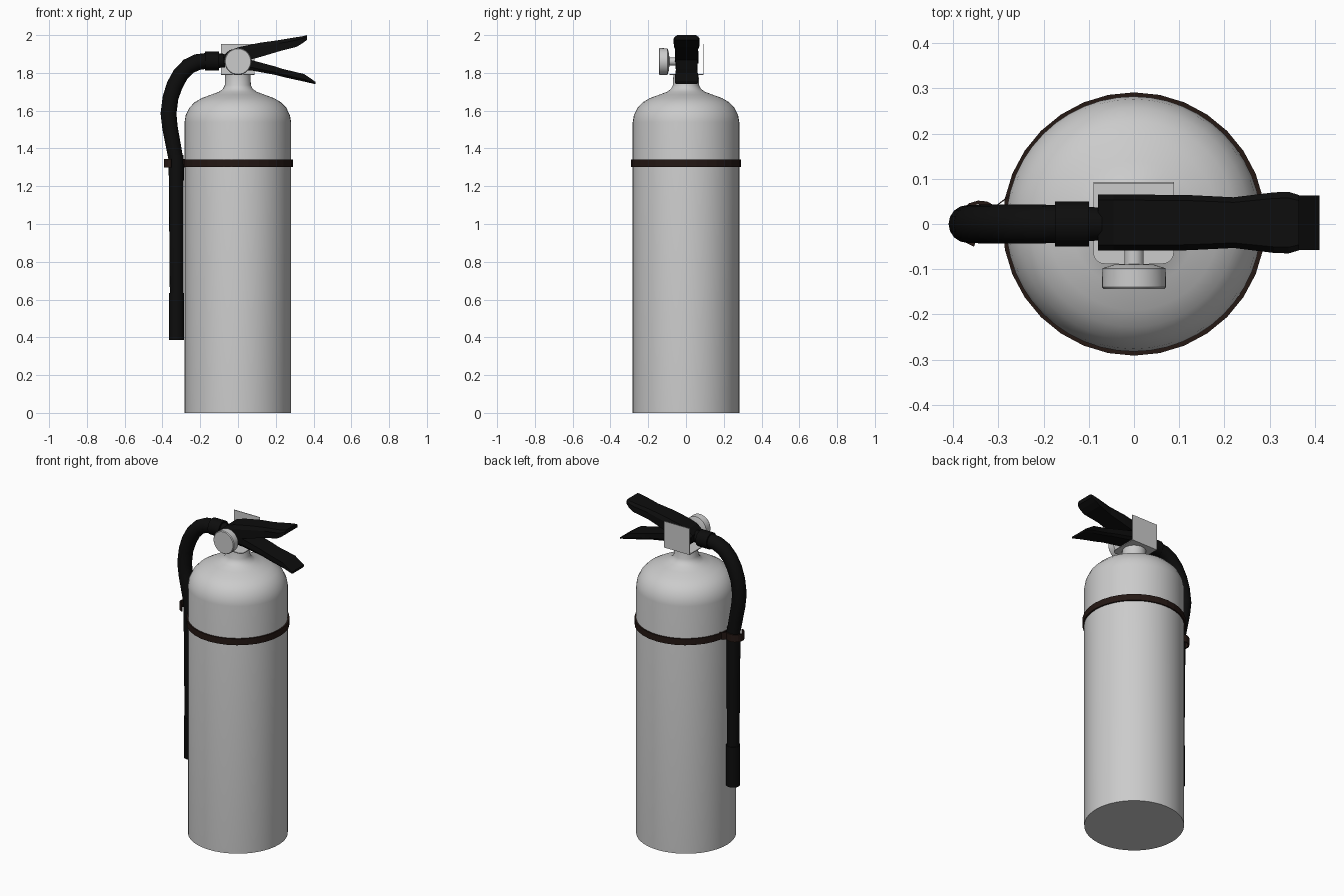
import bpy, bmesh
from math import sin, cos, pi, radians
from mathutils import Vector

if "Cube" in bpy.data.objects:
    bpy.data.objects.remove(bpy.data.objects["Cube"])


def material(name, rgb):
    m = bpy.data.materials.new(name)
    m.diffuse_color = (*rgb, 1)
    m.use_nodes = True
    m.node_tree.nodes["Principled BSDF"].inputs["Base Color"].default_value = m.diffuse_color
    return m


BLACK = material("black_rubber", (0.004, 0.004, 0.004))
BROWN = material("dark_strap", (0.018, 0.009, 0.007))


def loft(name, rings, mat=None, caps=True, wrap=False, smooth=35):
    """Skin a list of equal-length closed rings."""
    bm = bmesh.new()
    rows = [[bm.verts.new(p) for p in r] for r in rings]
    n = len(rows[0])
    pairs = list(zip(rows, rows[1:])) + ([(rows[-1], rows[0])] if wrap else [])
    for a, b in pairs:
        for i in range(n):
            j = (i + 1) % n
            bm.faces.new((a[i], a[j], b[j], b[i]))
    if caps and not wrap:
        bm.faces.new(rows[0][::-1])
        bm.faces.new(rows[-1])
    bmesh.ops.recalc_face_normals(bm, faces=bm.faces)
    me = bpy.data.meshes.new(name)
    bm.to_mesh(me)
    bm.free()
    ob = bpy.data.objects.new(name, me)
    bpy.context.collection.objects.link(ob)
    if mat:
        me.materials.append(mat)
    if smooth:
        bpy.ops.object.select_all(action='DESELECT')
        ob.select_set(True)
        bpy.context.view_layer.objects.active = ob
        bpy.ops.object.shade_smooth_by_angle(angle=radians(smooth))
    return ob


def circle(c, u, v, r, n):
    return [Vector(c) + r * (cos(2 * pi * i / n) * Vector(u) + sin(2 * pi * i / n) * Vector(v))
            for i in range(n)]


def tube(name, path, mat, n=16):
    """Tube in the xz plane; path holds (x, z, radius)."""
    rings = []
    for i, (x, z, r) in enumerate(path):
        a, b = path[max(i - 1, 0)], path[min(i + 1, len(path) - 1)]
        t = Vector((b[0] - a[0], 0, b[1] - a[1])).normalized()
        side = Vector((0, 1, 0))
        rings.append(circle((x, 0, z), side, side.cross(t), r, n))
    return loft(name, rings, mat)


X, Y, Z = (1, 0, 0), (0, 1, 0), (0, 0, 1)

# cylinder with rounded shoulder and neck
body = [(.282, 0), (.282, 1.54), (.276, 1.575), (.257, 1.615), (.228, 1.645), (.19, 1.667),
        (.14, 1.685), (.1, 1.7), (.079, 1.715), (.069, 1.735), (.067, 1.79)]
loft("cylinder", [circle((-.001, 0, z), X, Y, r, 48) for r, z in body])

# strap around the cylinder
strap = [(.281, 1.302), (.291, 1.302), (.291, 1.341), (.281, 1.341)]
loft("strap", [circle((0, 0, z), X, Y, r, 32) for r, z in strap], BROWN, wrap=True, smooth=0)

# open clip holding the hose
clip = []
for k in range(10):
    a = radians(50 + 205 * k / 9)
    clip.append([(-.34 + r * cos(a), r * sin(a), z)
                 for r, z in ((.044, 1.3), (.052, 1.3), (.052, 1.345), (.044, 1.345))])
clip.insert(0, [(x, y, z) for x, y, z in ((-.262, .07, 1.3), (-.258, .078, 1.3),
                                          (-.258, .078, 1.345), (-.262, .07, 1.345))])
loft("hose_clip", clip, BROWN, smooth=0)


# valve bracket: rounded floor plate and upright back plate
def arc(cx, cy, start):
    return [(cx + .025 * cos(radians(start + 18 * k)), cy + .025 * sin(radians(start + 18 * k)))
            for k in range(6)]


floor = [(.088, .093), (-.09, .093)] + arc(-.065, -.063, 180) + arc(.063, -.063, 270)
loft("bracket_floor", [[(x, y, z) for x, y in floor] for z in (1.788, 1.793)], smooth=0)
back = [(-.09, 1.788), (.088, 1.788), (.088, 1.952), (-.09, 1.952)]
loft("bracket_back", [[(x, y, z) for x, z in back] for y in (.089, .093)], smooth=0)

# pressure gauge on a stem
gauge = [(.021, 0), (.021, -.088), (.045, -.09), (.07, -.098), (.071, -.139), (.067, -.144)]
loft("gauge", [circle((0, y, 1.86), X, Z, r, 32) for r, y in gauge])


# levers, chamfered along the outer edge
def lever(name, stations, flip):
    rings = []
    for x, zt, zb, w in stations:
        if flip:
            zt, zb = zb, zt
        zc = zt + (zb - zt) * .3
        rings.append([(x, .003 + y, z) for y, z in ((-w, zb), (w, zb), (w, zc),
                                                   (w * .8, zt), (-w * .8, zt), (-w, zc))])
    return loft(name, rings, BLACK, smooth=0)


lever("upper_lever", [(-.08, 1.89, 1.85, .062), (-.045, 1.92, 1.85, .062), (.01, 1.938, 1.855, .062),
                      (.12, 1.96, 1.885, .061), (.22, 1.974, 1.915, .056), (.31, 1.989, 1.938, .067),
                      (.342, 1.994, 1.957, .068), (.365, 2.0, 1.975, .061)], False)
lever("lower_lever", [(-.05, 1.87, 1.82, .055), (.07, 1.868, 1.813, .058), (.2, 1.833, 1.789, .056),
                      (.24, 1.82, 1.778, .056), (.35, 1.794, 1.754, .06), (.41, 1.753, 1.74, .06)], True)

# hose, outlet collar and nozzle
tube("hose", [(-.07, 1.865, .036), (-.17, 1.863, .042), (-.215, 1.857, .043), (-.262, 1.835, .043),
              (-.305, 1.79, .043), (-.335, 1.735, .043), (-.357, 1.67, .042), (-.368, 1.585, .042),
              (-.36, 1.51, .041), (-.345, 1.43, .04), (-.33, 1.35, .039), (-.325, 1.28, .039)], BLACK)
tube("hose_collar", [(-.1, 1.863, .05), (-.175, 1.863, .05)], BLACK)
tube("nozzle_tube", [(-.328, 1.365, .039), (-.327, 1.3, .04), (-.325, .63, .036)], BLACK)
tube("nozzle_tip", [(-.325, .635, .04), (-.325, .385, .04)], BLACK)
